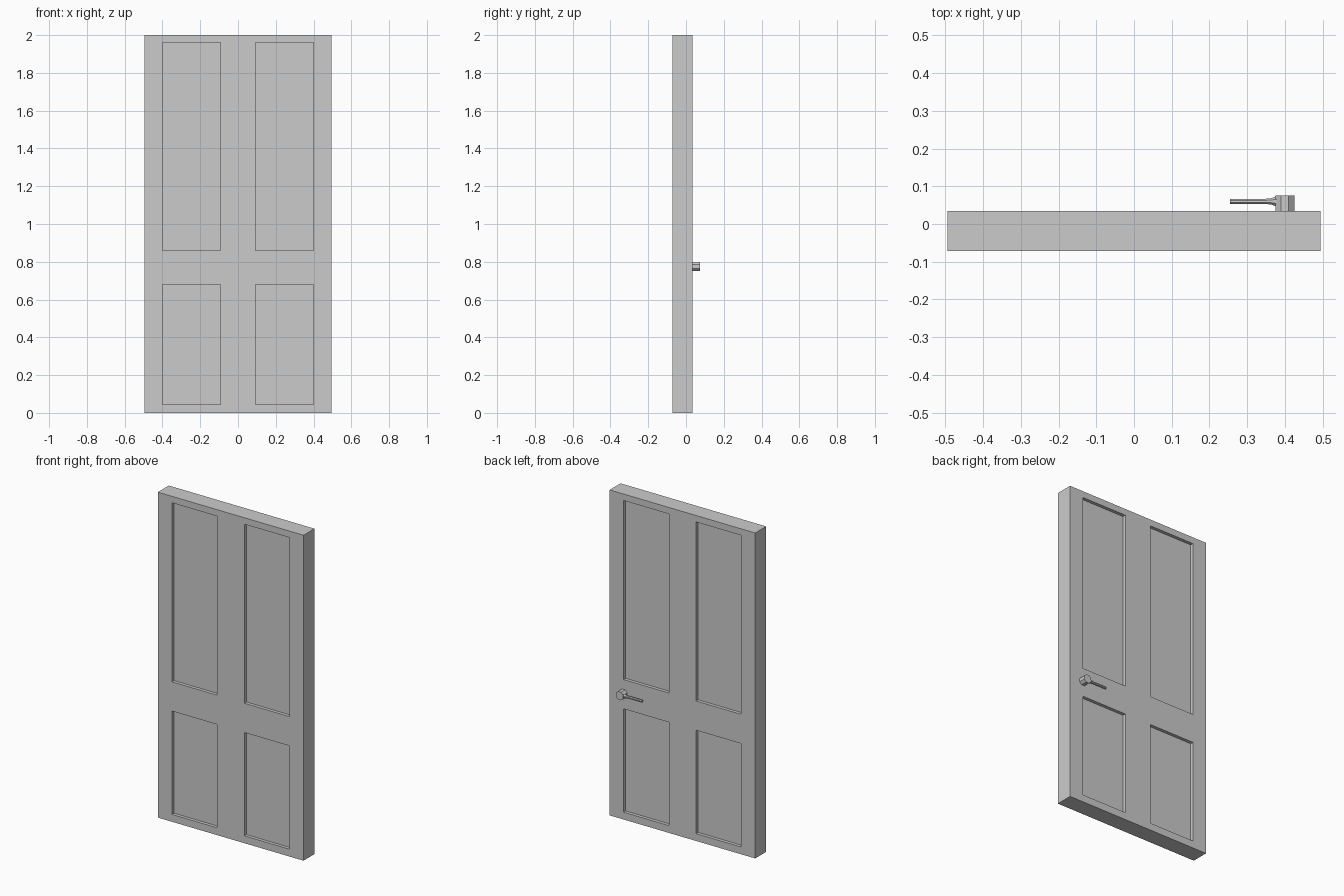
import bpy, bmesh, math
from mathutils import Matrix, Vector

if "Cube" in bpy.data.objects:
    bpy.data.objects.remove(bpy.data.objects["Cube"])


def finish(name, bm):
    bmesh.ops.recalc_face_normals(bm, faces=bm.faces)
    mesh = bpy.data.meshes.new(name)
    bm.to_mesh(mesh)
    bm.free()
    obj = bpy.data.objects.new(name, mesh)
    bpy.context.collection.objects.link(obj)
    return obj


# Door slab with four recessed panels on each side
X_IN, X_OUT = 0.0925, 0.40
ROWS = [(0.045, 0.68), (0.86, 1.96)]
RECESS = 0.02
Y0, Y1 = -0.071, 0.035

bm = bmesh.new()
bmesh.ops.create_cube(bm, size=1, matrix=Matrix.Translation((0, (Y0 + Y1) / 2, 1))
                      @ Matrix.Diagonal((0.99, Y1 - Y0, 2, 1)))
cuts = [((x, 0, 0), (1, 0, 0)) for x in (-X_OUT, -X_IN, X_IN, X_OUT)]
cuts += [((0, 0, z), (0, 0, 1)) for row in ROWS for z in row]
for co, no in cuts:
    bmesh.ops.bisect_plane(bm, geom=bm.verts[:] + bm.edges[:] + bm.faces[:],
                           plane_co=co, plane_no=no)
bm.normal_update()


def is_panel(f):
    c = f.calc_center_median()
    return (abs(f.normal.y) > 0.9 and X_IN < abs(c.x) < X_OUT
            and any(a < c.z < b for a, b in ROWS))


for face in [f for f in bm.faces if is_panel(f)]:
    offset = -face.normal * RECESS
    new = bmesh.ops.extrude_discrete_faces(bm, faces=[face])["faces"][0]
    bmesh.ops.translate(bm, verts=new.verts, vec=offset)
finish("door_slab", bm)

# Handle hub: octagonal stub on the back face
HX, HZ = 0.40, 0.775
bm = bmesh.new()
bmesh.ops.create_cone(bm, cap_ends=True, segments=8,
                      radius1=0.025 / math.cos(math.pi / 8),
                      radius2=0.025 / math.cos(math.pi / 8), depth=0.042,
                      matrix=Matrix.Translation((HX, 0.054, HZ))
                      @ Matrix.Rotation(math.pi / 2, 4, 'X')
                      @ Matrix.Rotation(math.pi / 8, 4, 'Z'))
finish("handle_hub", bm)

# Handle lever: octagonal bar flaring into the hub (x, y radius, z radius)
SECTIONS = [(0.255, 0.0075, 0.008), (0.35, 0.0075, 0.008),
            (0.364, 0.009, 0.010), (0.371, 0.012, 0.012), (0.378, 0.0145, 0.0145)]
bm = bmesh.new()
rings = []
for x, ry, rz in SECTIONS:
    angles = [math.pi / 8 + i * math.pi / 4 for i in range(8)]
    rings.append([bm.verts.new((x, 0.06 + ry * math.cos(a), HZ + rz * math.sin(a)))
                  for a in angles])
for a, b in zip(rings, rings[1:]):
    for i in range(8):
        j = (i + 1) % 8
        bm.faces.new((a[i], a[j], b[j], b[i]))
bm.faces.new(rings[0])
bm.faces.new(rings[-1])
finish("handle_lever", bm)
